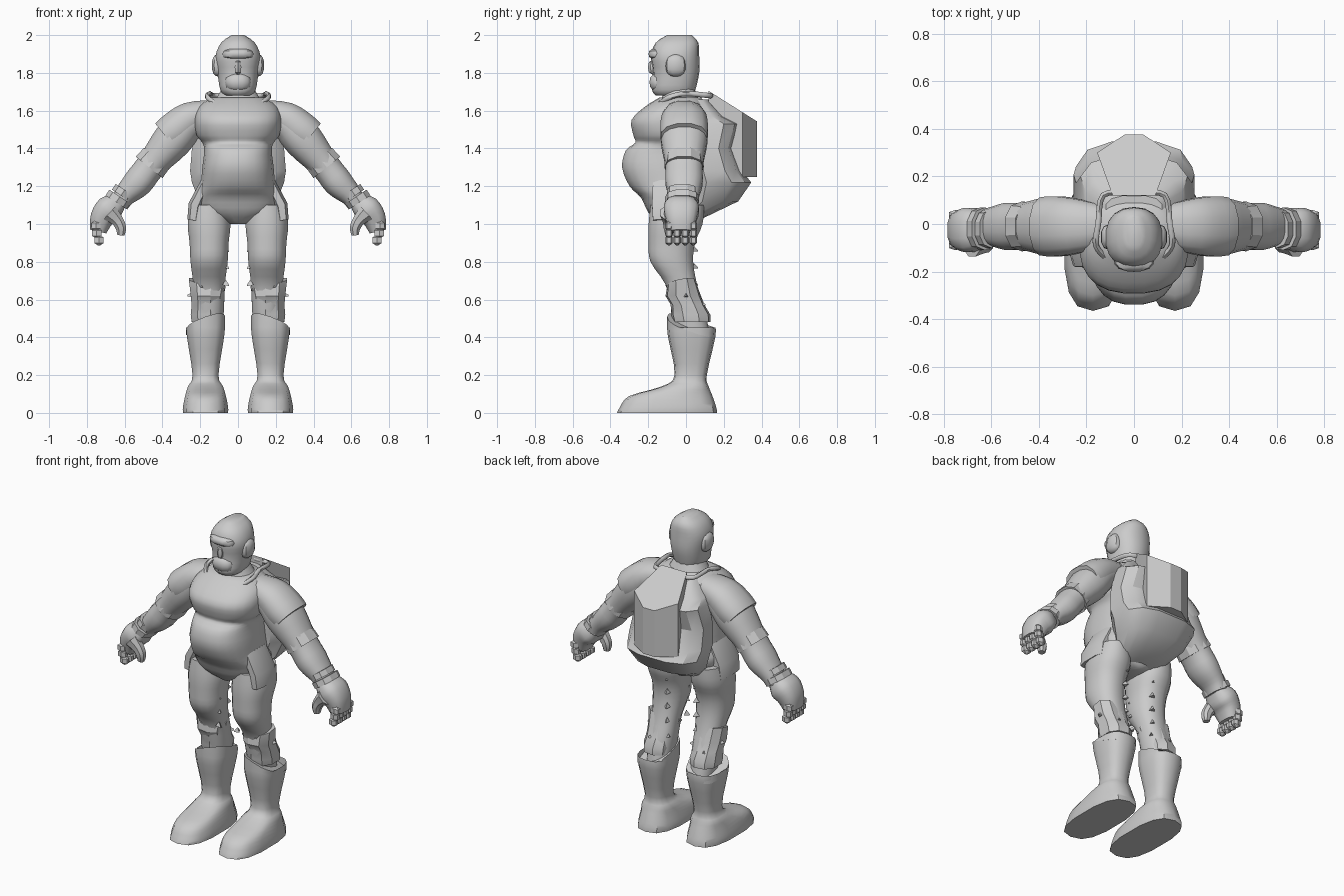
import bpy, bmesh, math
from mathutils import Vector

if "Cube" in bpy.data.objects:
    bpy.data.objects.remove(bpy.data.objects["Cube"])

shade = (.6, .6, .6, 1)
grey = bpy.data.materials.new("plain_grey")
grey.use_nodes = True
grey.diffuse_color = shade
grey.node_tree.nodes["Principled BSDF"].inputs["Base Color"].default_value = shade


def finish(name, bm, mirror=False, angle=40):
    bmesh.ops.recalc_face_normals(bm, faces=bm.faces)
    mesh = bpy.data.meshes.new(name)
    bm.to_mesh(mesh)
    bm.free()
    mesh.materials.append(grey)
    obj = bpy.data.objects.new(name, mesh)
    bpy.context.collection.objects.link(obj)
    if mirror:
        obj.modifiers.new("mirror", 'MIRROR').use_mirror_merge = False
    bpy.ops.object.select_all(action='DESELECT')
    obj.select_set(True)
    bpy.context.view_layer.objects.active = obj
    bpy.ops.object.shade_smooth_by_angle(angle=math.radians(angle))


def refine(rows, steps):
    """Pass a smooth curve through the given rows of numbers."""
    rows = [Vector(row) for row in rows]
    padded = [rows[0]] + rows + [rows[-1]]
    result = []
    for a, b, c, d in zip(padded, padded[1:], padded[2:], padded[3:]):
        for k in range(steps):
            t = k / steps
            bend = (c - a) * t + (a * 2 - b * 5 + c * 4 - d) * t**2 + (b * 3 - a - c * 3 + d) * t**3
            result.append(b + bend / 2)
    return result + [rows[-1]]


def skin(name, rings, sides=16, power=2.3, mirror=False, angle=40):
    """Join rounded-box rings, each given as centre, sideways vector and depth vector."""
    bm = bmesh.new()
    loops = []
    for centre, side, depth in rings:
        loop = []
        for i in range(sides):
            a = math.tau * (i + .5) / sides
            u, v = (math.copysign(abs(w) ** (2 / power), w) for w in (math.cos(a), math.sin(a)))
            loop.append(bm.verts.new(centre + side * u + depth * v))
        loops.append(loop)
    for a, b in zip(loops, loops[1:]):
        for i in range(sides):
            j = (i + 1) % sides
            bm.faces.new((a[i], a[j], b[j], b[i]))
    bm.faces.new(loops[0])
    bm.faces.new(loops[-1])
    finish(name, bm, mirror, angle)


def column(name, rows, x=0, slope=0, steps=3, **options):
    """Upright form from rows of height, half width, front and back; slope tips the first ring."""
    rings = []
    for n, (z, width, front, back) in enumerate(refine(rows, steps)):
        tip = slope if n == 0 else 0
        depth = (back - front) / 2
        rings.append((Vector((x, front + depth, z)), Vector((width, 0, tip * width)), Vector((0, depth, tip * depth))))
    skin(name, rings, mirror=x > 0, **options)


def sweep(name, path, y=-.01, extra=.02, steps=3, **options):
    """Mirrored limb following a path of x, height and radius."""
    points = refine(path, steps)
    rings = []
    for n, (x, z, radius) in enumerate(points):
        along = points[min(n + 1, len(points) - 1)] - points[max(n - 1, 0)]
        side = Vector((-along.y, 0, along.x)).normalized() * radius
        rings.append((Vector((x, y, z)), side, Vector((0, radius + extra, 0))))
    skin(name, rings, mirror=True, **options)


def pod(name, centre, size, power=2.5, layers=8, **options):
    """Rounded block inside a box given by its centre and half sizes."""
    rings = []
    for k in range(layers + 1):
        t = -math.cos(math.pi * k / layers) * .995
        r = (1 - abs(t) ** power) ** (1 / power)
        rings.append((Vector(centre) + Vector((0, 0, size[2] * t)),
                      Vector((size[0] * r, 0, 0)), Vector((0, size[1] * r, 0))))
    skin(name, rings, power=power, mirror=centre[0] > 0, **options)


def spike(name, base, direction, size):
    bm = bmesh.new()
    bmesh.ops.create_cone(bm, cap_ends=True, segments=3, radius1=size, radius2=size / 6, depth=size * 1.5)
    turn = Vector(direction).to_track_quat('Z', 'Y').to_matrix()
    bmesh.ops.rotate(bm, verts=bm.verts, matrix=turn)
    bmesh.ops.translate(bm, verts=bm.verts, vec=base)
    finish(name, bm, True, 10)


# Torso: hips, belly, shallow crease and chest in one skin
column("torso", [(1, .04, -.14, .06), (1.06, .19, -.2, .1), (1.14, .22, -.24, .14), (1.2, .2, -.3, .14),
                 (1.3, .19, -.34, .14), (1.39, .18, -.32, .14), (1.43, .19, -.27, .14), (1.47, .22, -.28, .14),
                 (1.55, .23, -.29, .13), (1.62, .21, -.22, .12), (1.67, .14, -.14, .08)],
       sides=24, power=2.5, angle=50)

# Bulky bag on the back: rounded below, pinched behind the backpack, peaked at the shoulders
column("back_bag", [(1.02, .13, -.05, .07), (1.12, .21, 0, .28), (1.22, .25, 0, .35), (1.28, .26, 0, .3),
                    (1.4, .25, 0, .25), (1.53, .23, 0, .29), (1.57, .21, 0, .2), (1.66, .12, 0, .12)],
       steps=1, sides=12, power=2.8, angle=35)

# Backpack: six-sided prism with a sloped lid
bm = bmesh.new()
half = [(.09, .12), (.155, .3), (.04, .375)]
plan = half + [(-x, y) for x, y in reversed(half)]
low = [bm.verts.new((x, y, 1.25)) for x, y in plan]
top = [bm.verts.new((x, y, 1.78 - y * .63)) for x, y in plan]
bm.faces.new(low)
bm.faces.new(top)
for i in range(len(plan)):
    j = (i + 1) % len(plan)
    bm.faces.new((low[i], low[j], top[j], top[i]))
finish("backpack", bm, angle=10)

# Neck and breathing hoses arching over the shoulders
column("neck", [(1.6, .16, -.15, .1), (1.66, .12, -.13, .07), (1.73, .08, -.12, .04)])
hose = refine([(.03, .13, 1.68), (.13, .12, 1.68), (.15, 0, 1.69), (.16, -.09, 1.67), (.11, -.15, 1.63)], 4)
rings = []
for n, point in enumerate(hose):
    along = hose[min(n + 1, len(hose) - 1)] - hose[max(n - 1, 0)]
    turn = along.to_track_quat('Z', 'Y')
    rings.append((point, turn @ Vector((.014, 0, 0)), turn @ Vector((0, .014, 0))))
skin("hose", rings, sides=6, power=2, mirror=True, angle=60)

# Head
column("head", [(1.68, .07, -.16, .04), (1.71, .095, -.18, .05), (1.8, .11, -.175, .07), (1.89, .12, -.185, .07),
                (1.96, .09, -.16, .065), (2, .035, -.1, .03)], sides=18)
pod("ear_cup", (.1, -.055, 1.84), (.04, .055, .06), sides=10)
pod("brow", (0, -.15, 1.9), (.085, .05, .03), sides=12, layers=6)
pod("nose", (0, -.17, 1.83), (.02, .032, .04), sides=6, layers=4)
pod("muzzle", (0, -.14, 1.75), (.07, .055, .05), sides=12, layers=6)

# Arms
sweep("arm", [(.18, 1.56, .08), (.27, 1.53, .1), (.35, 1.44, .105), (.46, 1.31, .08),
              (.53, 1.22, .08), (.6, 1.15, .06), (.63, 1.1, .05)])
sweep("shoulder_pad", [(.12, 1.6, .06), (.25, 1.56, .09), (.33, 1.5, .1), (.38, 1.46, .095)], extra=.03, sides=12)
sweep("elbow_cuff", [(.43, 1.35, .09), (.47, 1.3, .095)], extra=.01, steps=1, sides=10, angle=25)
for k in range(2):
    x, z, r = .6 + k * .025, 1.18 - k * .035, .06 + k * .01
    sweep("wrist_band", [(x, z, r), (x + .02, z - .03, r)], y=-.02, steps=1, sides=10, angle=25)

# Gloved hands: palm, four curled fingers and thumb
sweep("palm", [(.63, 1.12, .05), (.68, 1.08, .075), (.72, 1.03, .065), (.74, .96, .045)],
      y=-.025, sides=12, power=2.8)
for k in range(4):
    y = k * .043 - .09
    for n in range(3):
        pod("finger_joint", (.752 - n**2 * .004, y, .99 - n * .038), (.03, .021, .029), sides=6, layers=3, angle=25)
sweep("thumb", [(.68, 1.06, .05), (.64, 1.02, .035), (.62, .98, .03), (.62, .94, .02)], y=-.09, extra=0, sides=8)

# Leaning hip pouches
sweep("hip_pouch", [(.17, 1.22, .03), (.23, 1.1, .035), (.24, 1.02, .03)],
      y=-.08, extra=.07, steps=1, sides=8, power=3, angle=25)

# Legs and flared knee guards
column("leg", [(1.1, .1, -.19, .1), (1, .115, -.2, .09), (.9, .105, -.2, .05), (.8, .1, -.19, .04),
               (.68, .085, -.11, .06), (.55, .08, -.08, .1), (.4, .07, -.05, .13)], x=.153)
column("knee_guard", [(.69, .1, -.1, .05), (.62, .09, -.11, .08), (.57, .085, -.08, .1),
                      (.52, .09, -.08, .13), (.48, .085, -.07, .13)],
       x=.165, slope=.2, steps=1, sides=9, angle=30)

# Studs along the thighs and around the knees
for k in range(4):
    z = .95 - k * .09
    spike("inner_stud", (.06, -.1, z), (-2, -1, -1), .02)
    spike("rear_stud", (.1, .05, z), (-1, 3, -1), .02)
for k in range(5):
    a = math.tau * k / 5
    out = Vector((math.cos(a), math.sin(a), 0)) * .085
    spike("knee_stud", Vector((.16, 0, .62 - out.y * .6)) + out, out, .03)

# Boots with long square toes
column("boot", [(.465, .105, -.1, .155), (.4, .1, -.095, .155), (.2, .07, -.06, .11), (.14, .095, -.13, .12),
                (.09, .11, -.3, .14), (.03, .122, -.35, .16), (0, .122, -.365, .165)],
       x=.172, slope=-.35, sides=14, power=2.7)
